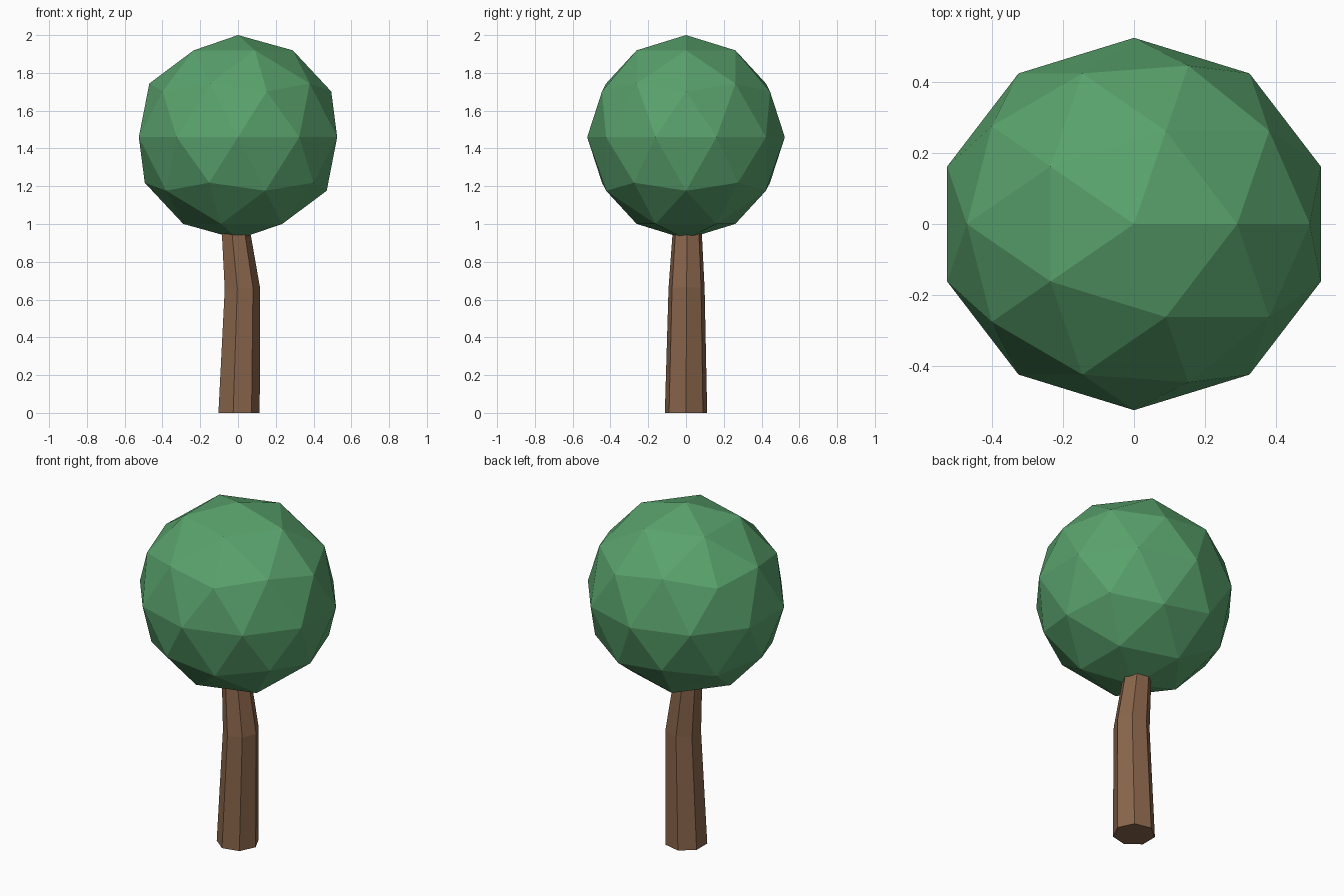
import bpy, bmesh
from math import cos, sin, tau

if "Cube" in bpy.data.objects:
    bpy.data.objects.remove(bpy.data.objects["Cube"])


def add_object(name, bm, colour):
    bmesh.ops.recalc_face_normals(bm, faces=bm.faces[:])
    mesh = bpy.data.meshes.new(name)
    bm.to_mesh(mesh)
    bm.free()
    mat = bpy.data.materials.new(name + "_colour")
    mat.diffuse_color = colour
    mat.use_nodes = True
    mat.node_tree.nodes["Principled BSDF"].inputs["Base Color"].default_value = mat.diffuse_color
    mesh.materials.append(mat)
    obj = bpy.data.objects.new(name, mesh)
    bpy.context.collection.objects.link(obj)
    return obj


# Trunk: seven-sided rings lofted along a bent path (x, y, z, radius, tilt)
SIDES = 7
path = [(0, 0, 0, 0.115, 0),
        (0.018, 0.003, 0.66, 0.098, 0.06),
        (-0.03, 0.008, 1.10, 0.070, 0)]
bm = bmesh.new()
rings = []
for x, y, z, r, tilt in path:
    angles = [tau * i / SIDES for i in range(SIDES)]
    rings.append([bm.verts.new((x + r * cos(a), y + r * sin(a), z + tilt * r * cos(a)))
                  for a in angles])
for low, high in zip(rings, rings[1:]):
    for i in range(SIDES):
        j = (i + 1) % SIDES
        bm.faces.new((low[i], low[j], high[j], high[i]))
bm.faces.new(rings[0][::-1])
bm.faces.new(rings[-1])
add_object("trunk", bm, (0.25, 0.13, 0.07, 1))

# Crown: faceted icosphere, slightly stretched
bm = bmesh.new()
bmesh.ops.create_icosphere(bm, subdivisions=2, radius=1)
bmesh.ops.scale(bm, vec=(0.552, 0.523, 0.54), verts=bm.verts[:])
bmesh.ops.translate(bm, vec=(0, 0, 1.46), verts=bm.verts[:])
add_object("crown", bm, (0.10, 0.36, 0.15, 1))
